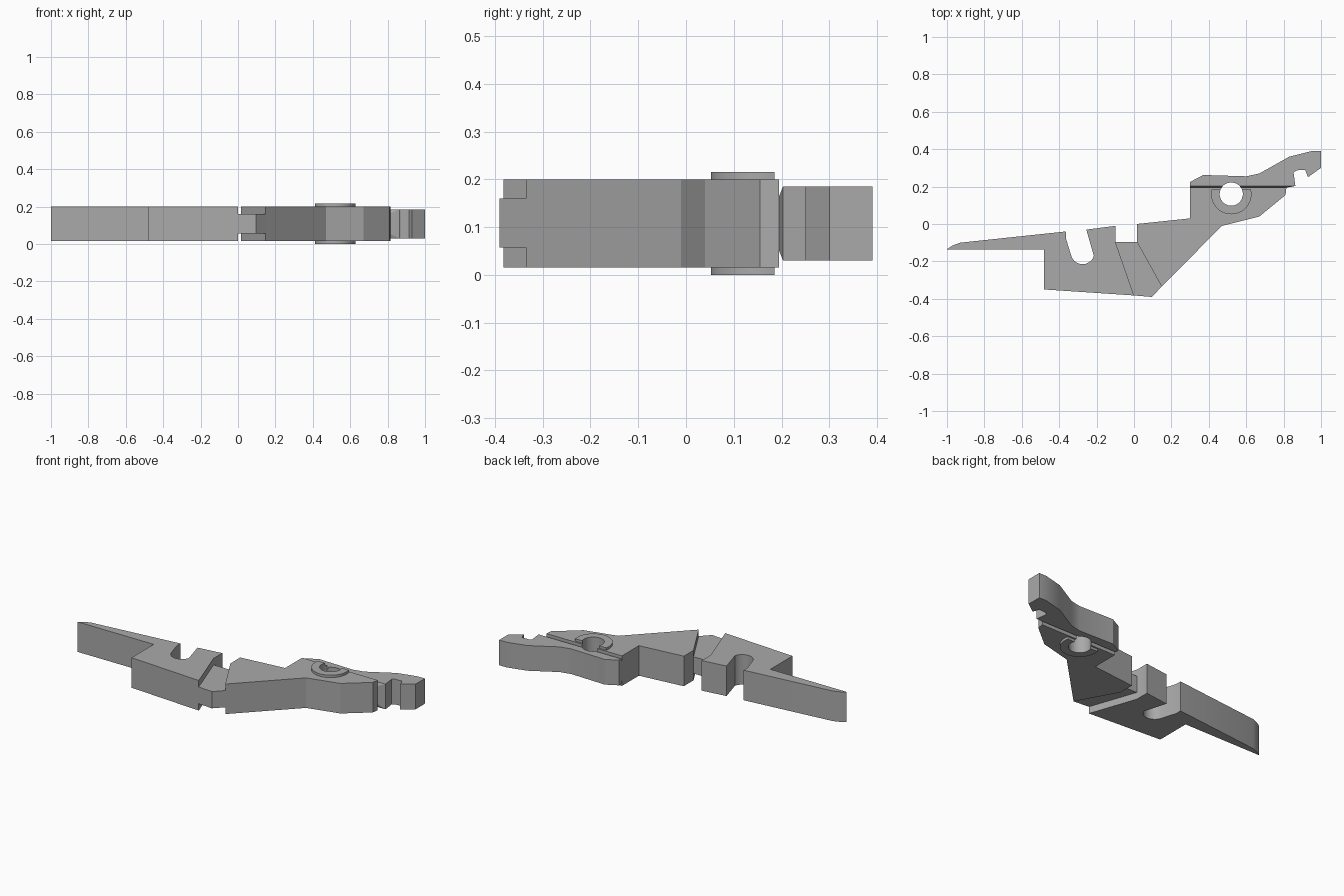
import bpy, bmesh, math

if "Cube" in bpy.data.objects:
    bpy.data.objects.remove(bpy.data.objects["Cube"])

grey = bpy.data.materials.new("plain grey")
grey.diffuse_color = (0.40, 0.40, 0.40, 1)
grey.use_nodes = True
grey.node_tree.nodes["Principled BSDF"].inputs["Base Color"].default_value = grey.diffuse_color

HOLE = (0.52, 0.16)   # pivot hole centre
R_IN, R_OUT = 0.062, 0.108


def arc(centre, r, a0, a1, n=24):
    """Points on an arc, angles in degrees."""
    pts = []
    for i in range(n + 1):
        a = math.radians(a0 + (a1 - a0) * i / n)
        pts.append((centre[0] + r * math.cos(a), centre[1] + r * math.sin(a)))
    return pts


def cut_angle(r, y):
    """Angle at which a circle around the hole crosses height y."""
    return math.degrees(math.asin((y - HOLE[1]) / r))


def finish(name, bm, angle):
    bmesh.ops.recalc_face_normals(bm, faces=bm.faces)
    mesh = bpy.data.meshes.new(name)
    bm.to_mesh(mesh)
    bm.free()
    mesh.materials.append(grey)
    ob = bpy.data.objects.new(name, mesh)
    bpy.context.collection.objects.link(ob)
    bpy.ops.object.select_all(action='DESELECT')
    ob.select_set(True)
    bpy.context.view_layer.objects.active = ob
    bpy.ops.object.shade_smooth_by_angle(angle=math.radians(angle))


def plate(name, outline, z0, z1, angle=12):
    """Extrude a plan outline between two heights."""
    bm = bmesh.new()
    low = [bm.verts.new((x, y, z0)) for x, y in outline]
    high = [bm.verts.new((x, y, z1)) for x, y in outline]
    bm.faces.new(low)
    bm.faces.new(high)
    n = len(outline)
    for i in range(n):
        j = (i + 1) % n
        bm.faces.new((low[i], low[j], high[j], high[i]))
    finish(name, bm, angle)


# Tail block with its pointed blade and round-bottomed slot
slot = arc((-0.275, -0.152), 0.063, 195, 343, 20)
plate("tail_block",
      [(-1, -0.135), (-0.97, -0.115), (-0.93, -0.10), (-0.365, -0.04), (-0.363, -0.08)]
      + slot +
      [(-0.255, -0.03), (-0.10, -0.01), (-0.10, -0.095), (0, -0.382),
       (-0.48, -0.35), (-0.48, -0.135)], 0.015, 0.20, 20)

# Thin neck joining the two blocks
plate("neck", [(-0.10, -0.095), (0.015, -0.095), (0.148, -0.335),
               (0.095, -0.39), (0, -0.382)], 0.057, 0.16)

# Main body, notched by the pivot hole
Y_BODY, Y_BAR = 0.195, 0.203
a = cut_angle(R_IN, Y_BODY)
plate("main_body",
      [(0.30, Y_BODY), (0.30, 0.03), (0.015, 0.0), (0.015, -0.095), (0.148, -0.335),
       (0.47, -0.01), (0.67, 0.04), (0.81, 0.155), (0.815, Y_BODY)]
      + arc(HOLE, R_IN, a, -180 - a, 32), 0.015, 0.20)

# Raised half collars around the hole, above and below
Y_RING = 0.185
a, b = cut_angle(R_OUT, Y_RING), cut_angle(R_IN, Y_RING)
collar = arc(HOLE, R_OUT, -180 - a, a, 32) + arc(HOLE, R_IN, b, -180 - b, 32)
for name, z0, z1 in (("lower_collar", 0.0, 0.015), ("upper_collar", 0.20, 0.215)):
    plate(name, collar, z0, z1)

# Back bar with hooked end
a = cut_angle(R_IN, Y_BAR)
plate("back_bar",
      [(0.30, Y_BAR), (0.30, 0.225), (0.37, 0.262), (0.60, 0.255), (0.67, 0.27),
       (0.83, 0.36), (0.95, 0.39), (1, 0.39), (1, 0.30), (0.93, 0.25), (0.915, 0.29),
       (0.87, 0.287), (0.853, 0.275), (0.863, Y_BAR)]
      + arc(HOLE, R_IN, a, 180 - a, 20), 0.03, 0.185, 20)

# Tapered joint between bar and body, one piece each side of the hole
h0 = math.sqrt(R_IN ** 2 - (Y_BODY - HOLE[1]) ** 2)
h1 = math.sqrt(R_IN ** 2 - (Y_BAR - HOLE[1]) ** 2)
for name, n0, n1, f0, f1 in (
        ("left_joint", 0.30, HOLE[0] - h0, 0.30, HOLE[0] - h1),
        ("right_joint", HOLE[0] + h0, 0.818, HOLE[0] + h1, 0.863)):
    bm = bmesh.new()
    near = [bm.verts.new((x, Y_BODY, z)) for x, z in
            ((n0, 0.05), (n1, 0.05), (n1, 0.165), (n0, 0.165))]
    far = [bm.verts.new((x, Y_BAR, z)) for x, z in
           ((f0, 0.03), (f1, 0.03), (f1, 0.185), (f0, 0.185))]
    bm.faces.new(near)
    bm.faces.new(far)
    for i in range(4):
        j = (i + 1) % 4
        bm.faces.new((near[i], near[j], far[j], far[i]))
    finish(name, bm, 12)
